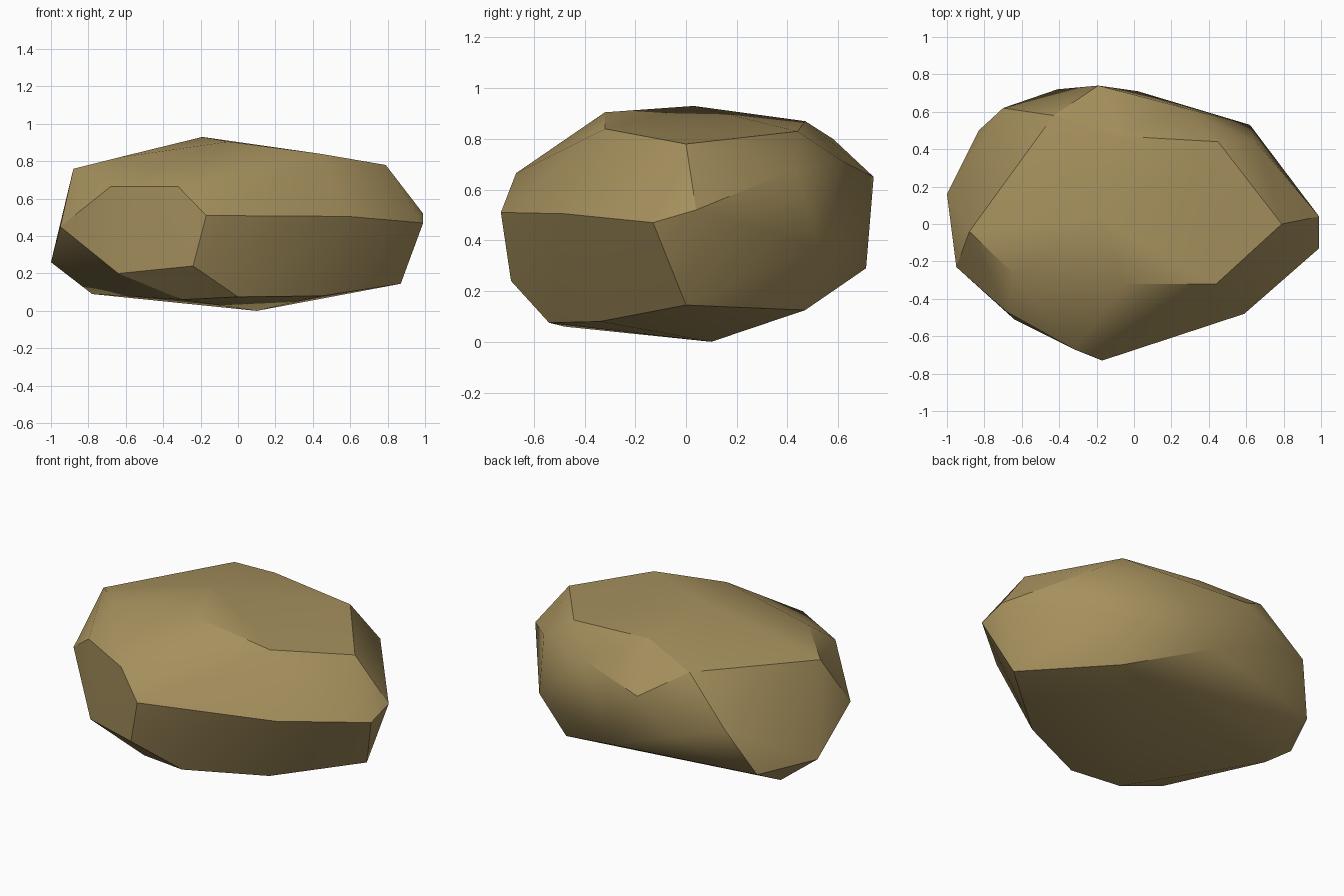
import bpy
import bmesh
import math

default_cube = bpy.data.objects.get("Cube")
if default_cube:
    bpy.data.objects.remove(default_cube, do_unlink=True)


def make_material(name, colour):
    material = bpy.data.materials.new(name)
    material.use_nodes = True
    material.diffuse_color = colour
    shader = material.node_tree.nodes["Principled BSDF"]
    shader.inputs["Base Color"].default_value = colour
    shader.inputs["Roughness"].default_value = .9
    return material


def chiselled_stone(name, corner_rings, material):
    """Wrap a tight convex skin around the rings of chipped corners."""
    bm = bmesh.new()
    for ring in corner_rings:
        for corner in ring:
            bm.verts.new(corner)
    hull = bmesh.ops.convex_hull(bm, input=bm.verts[:])
    loose = {item for item in hull["geom_interior"] + hull["geom_unused"]
             if isinstance(item, bmesh.types.BMVert)}
    bmesh.ops.delete(bm, geom=list(loose), context="VERTS")
    bmesh.ops.recalc_face_normals(bm, faces=bm.faces[:])

    mesh = bpy.data.meshes.new(name)
    bm.to_mesh(mesh)
    bm.free()
    mesh.materials.append(material)
    stone = bpy.data.objects.new(name, mesh)
    bpy.context.collection.objects.link(stone)

    # Soft facets with crisp breaks along the sharper ridges
    bpy.ops.object.select_all(action="DESELECT")
    bpy.context.view_layer.objects.active = stone
    stone.select_set(True)
    bpy.ops.object.shade_smooth_by_angle(angle=math.radians(30))
    return stone


# Rim and peak of the broad upper facet
crown = [
    (-.88, -.04, .76), (-.64, -.27, .82), (-.05, -.32, .905),
    (.44, -.32, .84), (.79, 0, .78), (.45, .44, .83),
    (-.08, .47, .87), (-.43, .58, .8), (-.19, .03, .93),
]

# Shoulder chips between the crown and the widest outline
shoulder = [
    (-.32, -.67, .665), (-.68, -.47, .665), (.66, .43, .68),
    (.27, .62, .71), (-.19, .74, .65), (-.7, .62, .53),
]

# Widest outline
waist = [
    (-.17, -.73, .51), (.59, -.48, .505), (.99, -.13, .47),
    (.99, .04, .52), (.62, .53, .37), (-.41, .72, .45),
    (-.83, .5, .25), (-1, .16, .26), (-.95, -.23, .45),
]

# Undercut and the lowest point the stone rests on
foot = [
    (-.64, -.51, .2), (-.24, -.69, .24), (0, -.54, .075),
    (.45, -.34, .08), (.87, 0, .145), (.48, .47, .125),
    (.02, .71, .29), (-.78, .2, .09), (-.3, -.48, .06),
    (.1, .1, 0),
]

sandstone = make_material("sandy brown stone", (.38, .28, .11, 1))
chiselled_stone("boulder", [crown, shoulder, waist, foot], sandstone)
